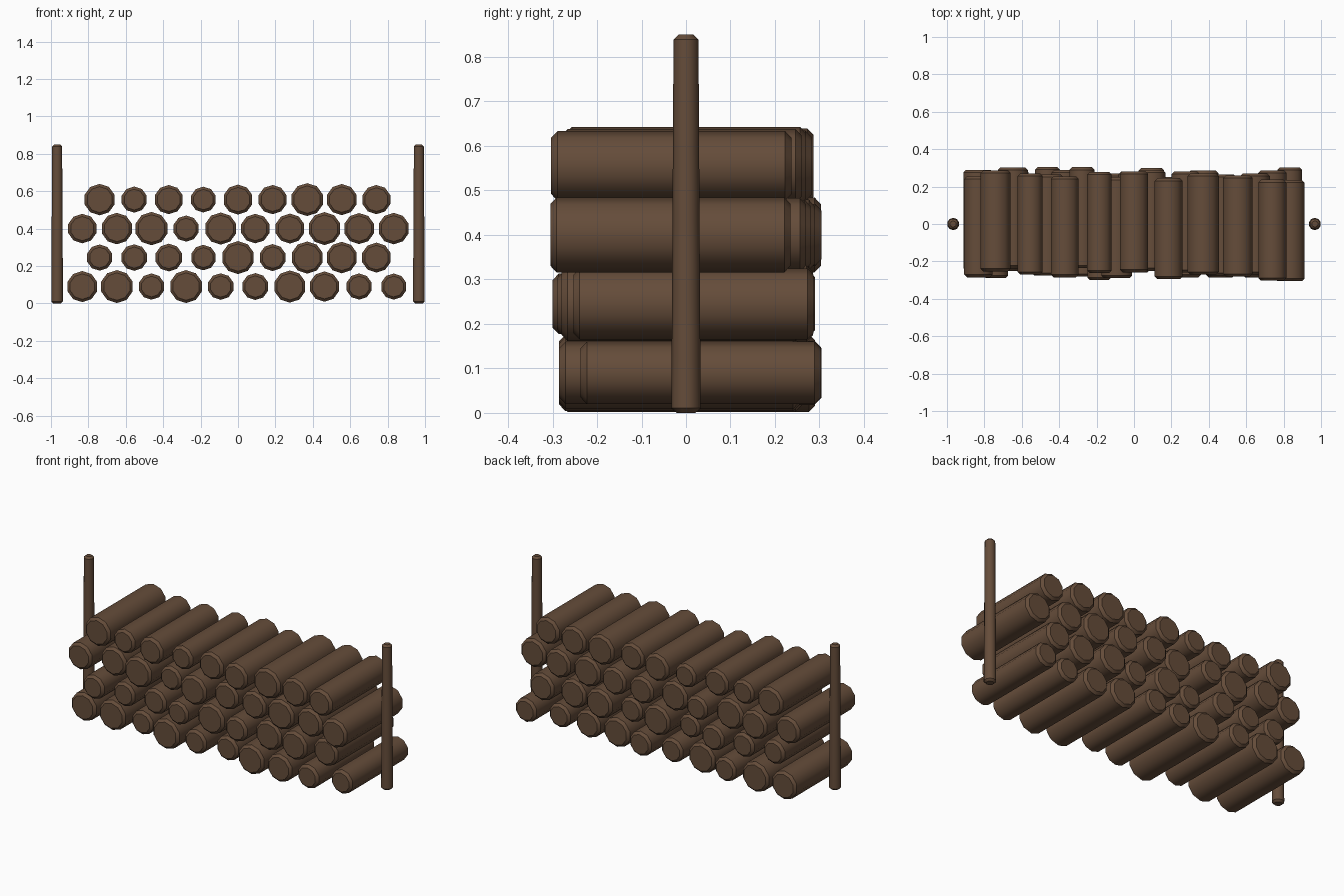
import bpy, bmesh, math
from mathutils import Matrix

if "Cube" in bpy.data.objects:
    bpy.data.objects.remove(bpy.data.objects["Cube"], do_unlink=True)

SIDES = 10
LENGTH = 0.54

bark = bpy.data.materials.new("bark_brown")
bark.use_nodes = True
bark.diffuse_color = (0.13, 0.073, 0.042, 1)
bsdf = bark.node_tree.nodes["Principled BSDF"]
bsdf.inputs["Base Color"].default_value = bark.diffuse_color
bsdf.inputs["Roughness"].default_value = 0.9


def round_timber(name, r_bottom, r_top, length, chamfer, location, lying):
    """Rounded pole with chamfered rims, upright or lying along y."""
    bm = bmesh.new()
    bmesh.ops.create_cone(bm, cap_ends=True, segments=SIDES,
                          radius1=r_bottom, radius2=r_top, depth=length)
    rims = [e for e in bm.edges if abs(e.verts[0].co.z - e.verts[1].co.z) < 0.001]
    bmesh.ops.bevel(bm, geom=rims, offset=chamfer, segments=1, affect='EDGES')
    if lying:
        bm.transform(Matrix.Rotation(math.pi / 2, 4, 'X'))
    mesh = bpy.data.meshes.new(name)
    bm.to_mesh(mesh)
    bm.free()
    mesh.materials.append(bark)
    obj = bpy.data.objects.new(name, mesh)
    obj.location = location
    bpy.context.collection.objects.link(obj)
    obj.select_set(True)
    bpy.context.view_layer.objects.active = obj


bpy.ops.object.select_all(action='DESELECT')

# Log rows from the ground up: radii and fore-and-aft shifts, in hundredths
rows = [
    ([8.3, 8.8, 7, 8.8, 7.1, 7.2, 8.6, 8.1, 7, 7],
     [2, 2, 3.5, -1, 0, 3, -1.5, -1.5, -1.5, 3.3]),
    ([7, 7.1, 7.4, 6.8, 8.8, 7.2, 8.6, 8.4, 8],
     [-2, 0, 2, -3, 1, -2, 1.5, -1, 1.7]),
    ([7.9, 8.4, 8.9, 7, 8.6, 7.9, 8, 8.8, 8.3, 8.4],
     [-1.5, 3.3, -0.5, 3.4, -2, 2, 1, -0.5, 0, -3.5]),
    ([8.4, 7, 7.8, 6.9, 8, 7.8, 8.8, 8.3, 7.8],
     [1.7, 0, -1.5, 0.8, 1.2, -2.5, 0, -1, -3.3]),
]

# Stacked logs, alternate rows resting in the gaps below
for level, (radii, shifts) in enumerate(rows):
    for i, (r, shift) in enumerate(zip(radii, shifts)):
        x = (i - (len(radii) - 1) / 2) * 0.185
        round_timber(f"log_{level + 1}_{i + 1}", r / 100, r / 100, LENGTH, 0.014,
                     (x, shift / 100, 0.09 + level * 0.155), True)

# Upright end posts
for side, name in ((1, "left_post"), (-1, "right_post")):
    round_timber(name, 0.033, 0.028, 0.85, 0.011, (side * 0.967, 0, 0.425), False)

bpy.ops.object.shade_smooth_by_angle(angle=math.radians(40))
